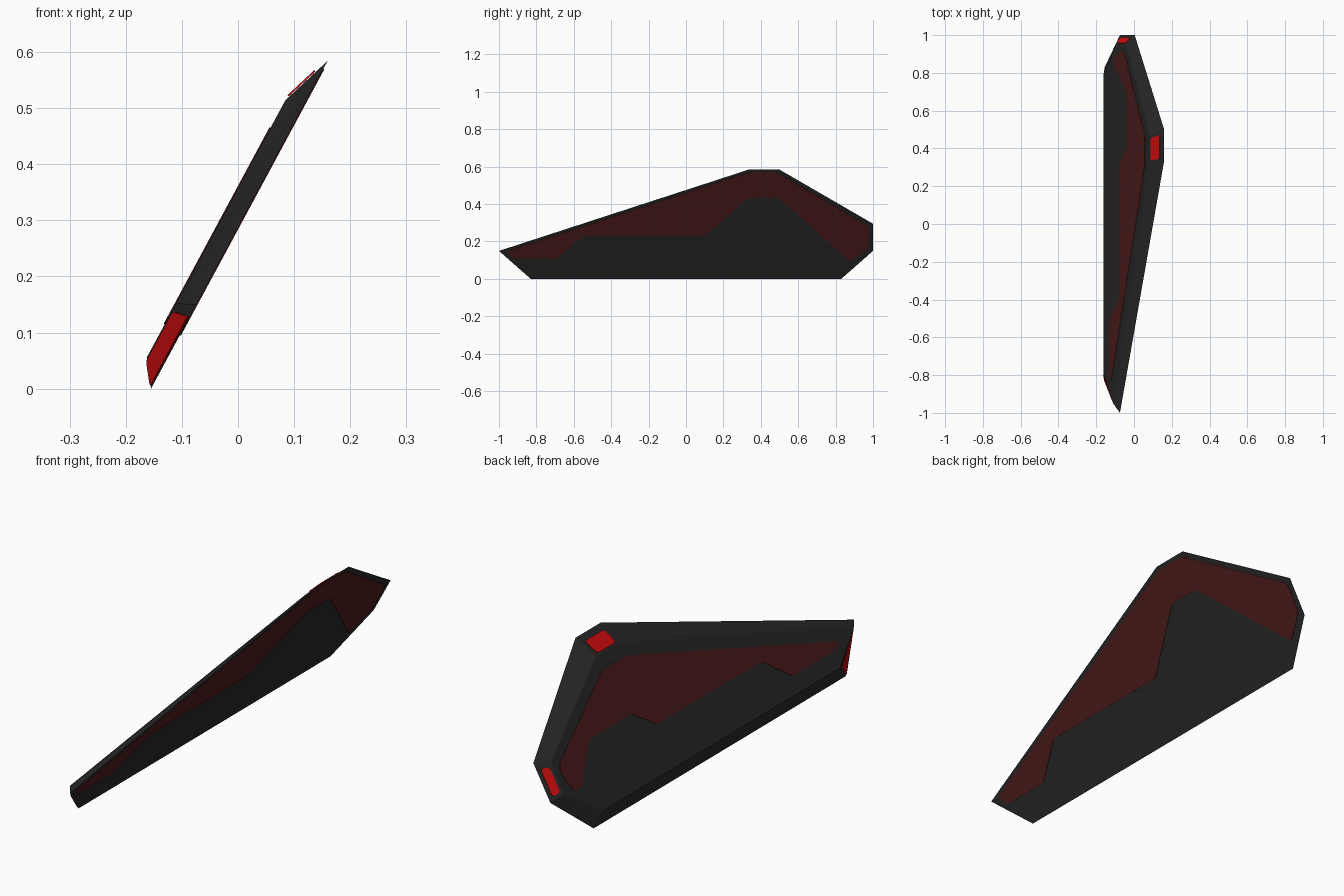
import bpy, bmesh
from mathutils import Vector

if "Cube" in bpy.data.objects:
    bpy.data.objects.remove(bpy.data.objects["Cube"])

# Tilted fin frame: y along the fin, s up the slope, n out of the upper-left face
UP = Vector((0.474, 0, 0.88))
OUT = Vector((-0.88, 0, 0.474))
BASE = Vector((-0.155, 0, 0))
THICK = 0.033


def place(y, s, n=0.0):
    return BASE + Vector((0, y, 0)) + UP * s + OUT * n


def material(name, rgb):
    m = bpy.data.materials.new(name)
    m.diffuse_color = (*rgb, 1)
    m.use_nodes = True
    m.node_tree.nodes["Principled BSDF"].inputs["Base Color"].default_value = m.diffuse_color
    return m


charcoal = material("charcoal", (0.021, 0.021, 0.021))
dark_red = material("dark_red", (0.075, 0.0115, 0.0115))
bright_red = material("bright_red", (0.60, 0.004, 0.004))


def finish(name, bm, mat):
    bmesh.ops.recalc_face_normals(bm, faces=bm.faces)
    me = bpy.data.meshes.new(name)
    bm.to_mesh(me)
    bm.free()
    me.materials.append(mat)
    ob = bpy.data.objects.new(name, me)
    bpy.context.collection.objects.link(ob)
    return ob


def plate(name, points, normal, mat, round_by, depth=0.002):
    """Thin painted plate with rounded corners, raised along normal."""
    bm = bmesh.new()
    bm.faces.new([bm.verts.new(p) for p in points])
    bmesh.ops.bevel(bm, geom=bm.verts[:], offset=round_by, segments=2,
                    profile=0.5, affect='VERTICES')
    ext = bmesh.ops.extrude_face_region(bm, geom=bm.faces[:])
    moved = [v for v in ext['geom'] if isinstance(v, bmesh.types.BMVert)]
    bmesh.ops.translate(bm, verts=moved, vec=normal * depth)
    return finish(name, bm, mat)


# Fin body: wide right face, smaller left face, sloping rim between
outer = [(-1, .17), (-.83, 0), (.83, 0), (1, .17), (1, .335), (.5, .664), (.335, .664)]
inner = [(y * 0.945, 0.045 + s * 0.786) for y, s in outer]
inner[0] = (-0.95, 0.155)
wide = [place(y, s) for y, s in outer]
narrow = [place(y, s, THICK) for y, s in inner]
bm = bmesh.new()
a = [bm.verts.new(p) for p in wide]
b = [bm.verts.new(p) for p in narrow]
bm.faces.new(a)
bm.faces.new(b[::-1])
for i in range(len(a)):
    j = (i + 1) % len(a)
    bm.faces.new((a[i], a[j], b[j], b[i]))
finish("fin_body", bm, charcoal)

# Dark red marking on the right face (y, height)
right_mark = [(-.955, .15), (.34, .57), (.485, .57), (.975, .283), (.975, .17), (.88, .09),
              (.49, .437), (.34, .437), (.10, .23), (-.55, .23), (-.69, .11), (-.93, .11)]
plate("right_marking", [place(y, z / 0.88) for y, z in right_mark], -OUT, dark_red, 0.015)

# Dark red marking on the left face (y, slope distance above its lower edge)
left_mark = [(-.83, .092), (-.81, .069), (-.513, .068), (-.384, .178), (.307, .18),
             (.413, .264), (.692, .264), (.843, .118), (.885, .118), (.917, .2),
             (.907, .24), (.472, .466), (.309, .466)]
plate("left_marking", [place(y, 0.045 + t, THICK) for y, t in left_mark], OUT, dark_red, 0.012)


# Bright lamps on three rim faces: u along the rim, v from the wide face inwards
def lamp(name, i, u0, u1, v0, v1, round_by):
    j = (i + 1) % len(wide)
    pts = []
    for u, v in ((u0, v0), (u1, v0), (u1, v1), (u0, v1)):
        pts.append(wide[i].lerp(wide[j], u).lerp(narrow[i].lerp(narrow[j], u), v))
    n = (pts[2] - pts[0]).cross(pts[3] - pts[1]).normalized()
    if n.dot(pts[0] - place(0, 0.25, THICK / 2)) < 0:
        n = -n
    plate(name, [p + n * 0.001 for p in pts], n, bright_red, round_by, 0.003)


lamp("top_lamp", 5, 0.12, 0.9, 0.28, 0.92, 0.012)
lamp("rear_lamp", 3, 0.1, 0.85, 0.25, 0.8, 0.01)
lamp("front_lamp", 0, 0.14, 0.98, 0.03, 0.85, 0.006)
